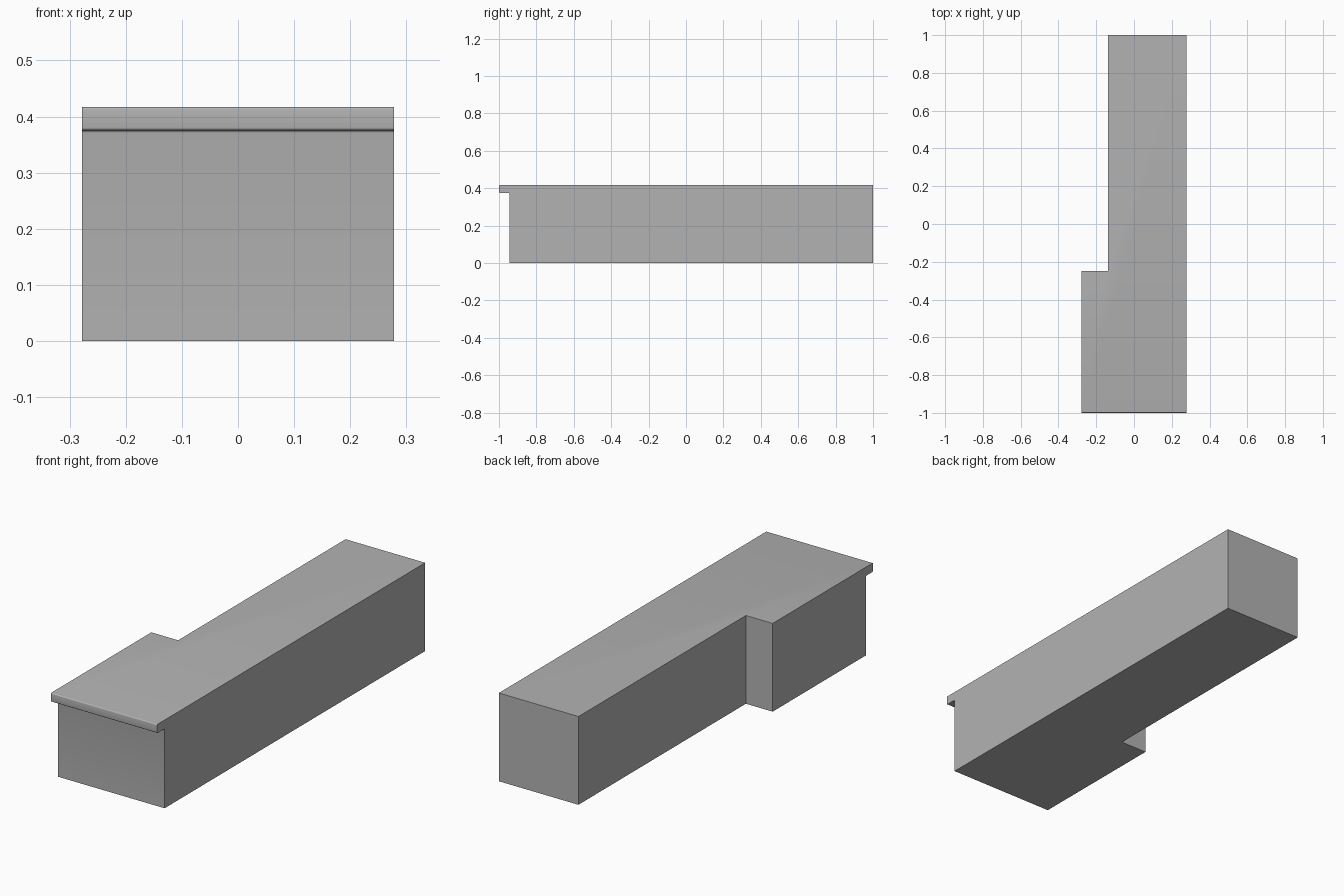
import bpy
import bmesh
import math

cube = bpy.data.objects.get("Cube")
if cube:
    bpy.data.objects.remove(cube, do_unlink=True)

HALF_W, HEIGHT = 0.278, 0.417
LIP_Z, FRONT_Y = 0.3755, -0.945
NOTCH_X, NOTCH_Y = -0.138, -0.25

grey = bpy.data.materials.new("light grey")
grey.use_nodes = True
colour = (0.45, 0.45, 0.45, 1)
grey.diffuse_color = colour
grey.node_tree.nodes["Principled BSDF"].inputs["Base Color"].default_value = colour


def make_object(name, bm):
    mesh = bpy.data.meshes.new(name)
    bmesh.ops.recalc_face_normals(bm, faces=bm.faces[:])
    bm.to_mesh(mesh)
    bm.free()
    obj = bpy.data.objects.new(name, mesh)
    bpy.context.collection.objects.link(obj)
    mesh.materials.append(grey)
    return obj


def prism(points, x0, x1):
    """Extrude a (y, z) profile from x0 to x1."""
    bm = bmesh.new()
    face = bm.faces.new([bm.verts.new((x0, y, z)) for y, z in points])
    moved = bmesh.ops.extrude_face_region(bm, geom=[face])["geom"]
    verts = [v for v in moved if isinstance(v, bmesh.types.BMVert)]
    bmesh.ops.translate(bm, verts=verts, vec=(x1 - x0, 0, 0))
    return bm


# Counter body with the overhanging front lip
bm = prism([(1, 0), (1, HEIGHT), (-1, HEIGHT), (-1, LIP_Z),
            (FRONT_Y, LIP_Z), (FRONT_Y, 0)], -HALF_W, HALF_W)

# Slightly rounded lip edges and cove under the lip
lip_edges = [e for e in bm.edges
             if abs(e.verts[0].co.x - e.verts[1].co.x) > HALF_W
             and all(v.co.y < -0.9 and v.co.z > 0.3 for v in e.verts)]
bmesh.ops.bevel(bm, geom=lip_edges, offset=0.005, segments=4,
                profile=0.5, affect='EDGES')
body = make_object("counter_body", bm)

# Rear corner step
cutter = make_object("step_cutter", prism(
    [(NOTCH_Y, -1), (2, -1), (2, 1), (NOTCH_Y, 1)], -1, NOTCH_X))
cutter.hide_render = True
cut = body.modifiers.new("step", 'BOOLEAN')
cut.operation = 'DIFFERENCE'
cut.solver = 'EXACT'
cut.object = cutter

bpy.ops.object.select_all(action='DESELECT')
bpy.context.view_layer.objects.active = body
body.select_set(True)
bpy.ops.object.modifier_apply(modifier=cut.name)
bpy.data.objects.remove(cutter, do_unlink=True)
bpy.ops.object.shade_smooth_by_angle(angle=math.radians(30))
